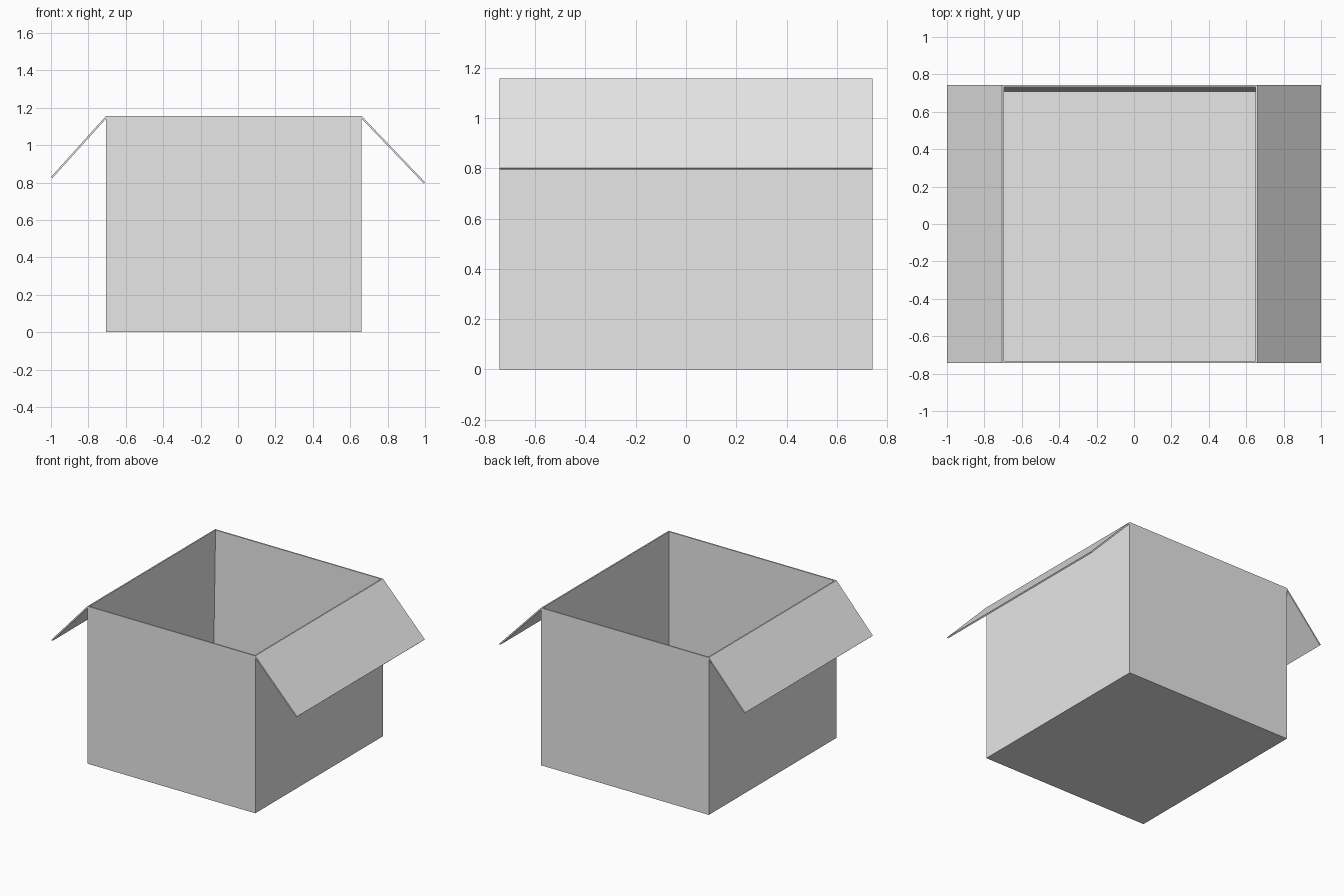
import bpy, bmesh
from mathutils import Vector

cube = bpy.data.objects.get("Cube")
if cube:
    bpy.data.objects.remove(cube, do_unlink=True)

X0, X1, Y, TOP, T = -0.705, 0.66, 0.742, 1.157, 0.01

grey = bpy.data.materials.new("cardboard grey")
grey.use_nodes = True
colour = (0.8, 0.8, 0.8, 1)
grey.diffuse_color = colour
grey.node_tree.nodes["Principled BSDF"].inputs["Base Color"].default_value = colour


def finish(name, bm):
    bmesh.ops.recalc_face_normals(bm, faces=bm.faces)
    mesh = bpy.data.meshes.new(name)
    bm.to_mesh(mesh)
    bm.free()
    mesh.materials.append(grey)
    obj = bpy.data.objects.new(name, mesh)
    bpy.context.collection.objects.link(obj)


def ring(bm, x0, x1, y0, y1, z):
    return [bm.verts.new((x, y, z)) for x, y in ((x0, y0), (x1, y0), (x1, y1), (x0, y1))]


# Open box: outer base, outer rim, inner rim, inner floor joined in one shell
bm = bmesh.new()
rings = [
    ring(bm, X0, X1, -Y, Y, 0),
    ring(bm, X0, X1, -Y, Y, TOP),
    ring(bm, X0 + T, X1 - T, T - Y, Y - T, TOP),
    ring(bm, X0 + T, X1 - T, T - Y, Y - 0.037, T),  # back wall leans at its foot
]
for a, b in zip(rings, rings[1:]):
    for i in range(4):
        j = (i + 1) % 4
        bm.faces.new((a[i], a[j], b[j], b[i]))
bm.faces.new(rings[0])
bm.faces.new(rings[-1])
finish("open_box", bm)


# Side flaps: thin sloping panels hinged on the side rims
def flap(name, hinge_x, tip_x, tip_z):
    hinge, tip = Vector((hinge_x, -Y, TOP)), Vector((tip_x, -Y, tip_z))
    along = (tip - hinge).normalized()
    side = 1 if tip_x > 0 else -1
    under = Vector((along.z * side, 0, -along.x * side)) * T
    bm = bmesh.new()
    profile = [bm.verts.new(p) for p in (hinge, tip, tip + under, hinge + under)]
    face = bm.faces.new(profile)
    extruded = bmesh.ops.extrude_face_region(bm, geom=[face])["geom"]
    moved = [v for v in extruded if isinstance(v, bmesh.types.BMVert)]
    bmesh.ops.translate(bm, verts=moved, vec=(0, 2 * Y, 0))
    finish(name, bm)


flap("left_flap", X1, 1.0, 0.802)
flap("right_flap", X0, -1.0, 0.83)
